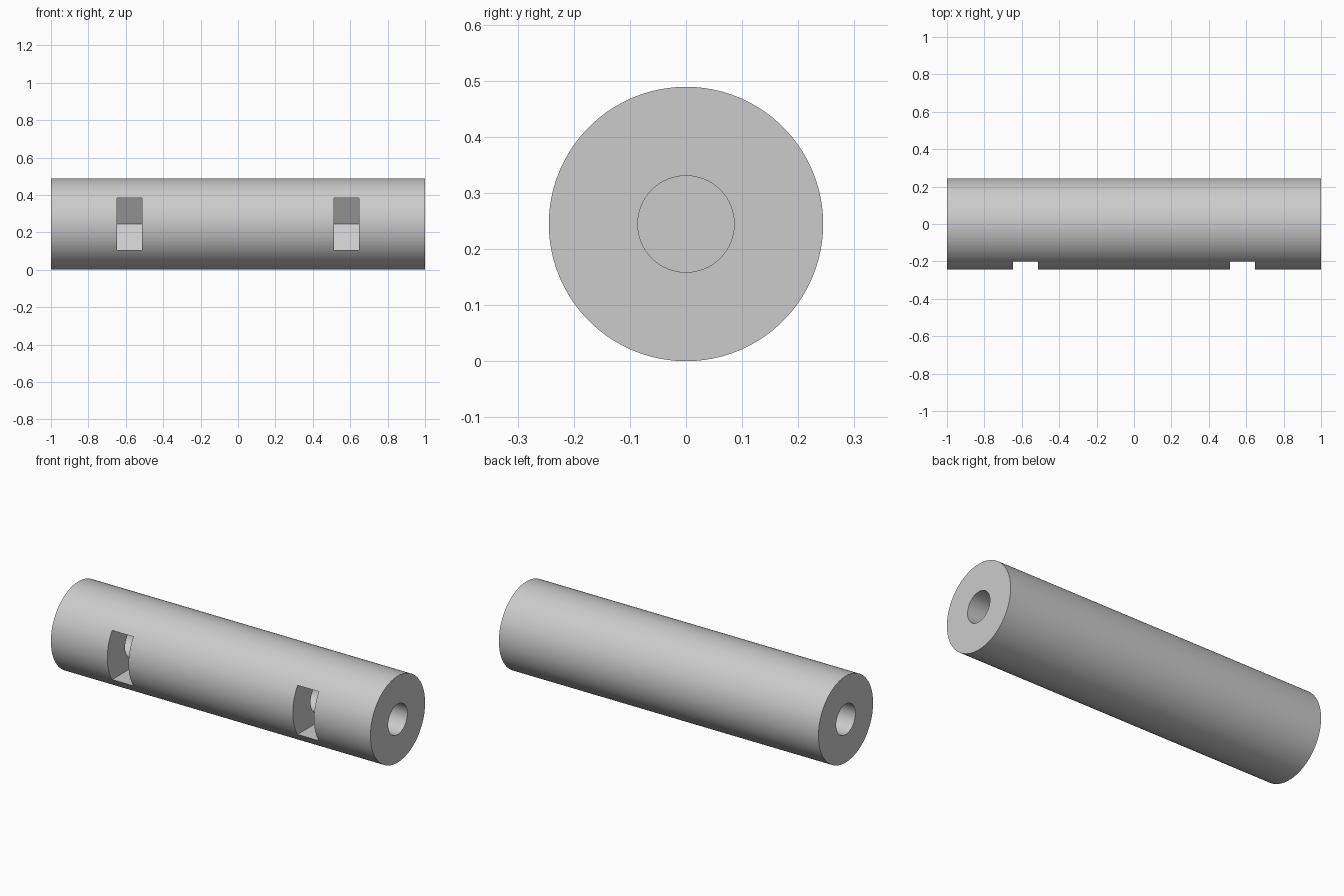
import bpy
import math
from mathutils import Matrix, Vector

if "Cube" in bpy.data.objects:
    bpy.data.objects.remove(bpy.data.objects["Cube"], do_unlink=True)

RADIUS = 0.2445
BORE_RADIUS = 0.086
BORE_END = 0.35
NUT_FLAT = 0.139
NUT_INNER, NUT_OUTER = 0.514, 0.647

grey = bpy.data.materials.new("light_grey")
grey.use_nodes = True
colour = (0.6, 0.6, 0.6, 1)
grey.diffuse_color = colour
grey.node_tree.nodes["Principled BSDF"].inputs["Base Color"].default_value = colour


def rod(name, radius, start, end, sides):
    """Cylinder lying along x between two positions."""
    bpy.ops.mesh.primitive_cylinder_add(vertices=sides, radius=radius, depth=end - start)
    obj = bpy.context.object
    obj.name = name
    obj.data.transform(Matrix.Translation(Vector(((start + end) / 2, 0, RADIUS)))
                       @ Matrix.Rotation(math.pi / 2, 4, "Y"))
    obj.data.materials.append(grey)
    return obj


def cut(body, cutter):
    """Subtract the cutter from the body and remove it."""
    cutter.hide_render = True
    mod = body.modifiers.new("cut", "BOOLEAN")
    mod.operation = "DIFFERENCE"
    mod.solver = "EXACT"
    mod.object = cutter
    bpy.context.view_layer.objects.active = body
    bpy.ops.object.modifier_apply(modifier=mod.name)
    bpy.data.objects.remove(cutter, do_unlink=True)


# Main round bar
body = rod("round_bar", RADIUS, -1, 1, 100)

for side in (-1, 1):
    # Blind bolt hole from each end
    span = sorted((side * BORE_END, side * 1.1))
    cut(body, rod("bolt_hole_cutter", BORE_RADIUS, *span, 64))

    # Hexagonal nut slot, open to the front
    span = sorted((side * NUT_INNER, side * NUT_OUTER))
    slot = rod("nut_slot_cutter", NUT_FLAT / math.cos(math.pi / 6), *span, 6)
    for v in slot.data.vertices:
        if v.co.y < -0.01:
            v.co.y = -0.4
            v.co.z = RADIUS + (v.co.z - RADIUS)
    # Square off the front of the hexagon
    for v in slot.data.vertices:
        if v.co.y < -0.3 and abs(v.co.z - RADIUS) < 0.01:
            v.co.y = -0.5

    cut(body, slot)

bpy.ops.object.select_all(action="DESELECT")
body.select_set(True)
bpy.context.view_layer.objects.active = body
bpy.ops.object.shade_flat()
